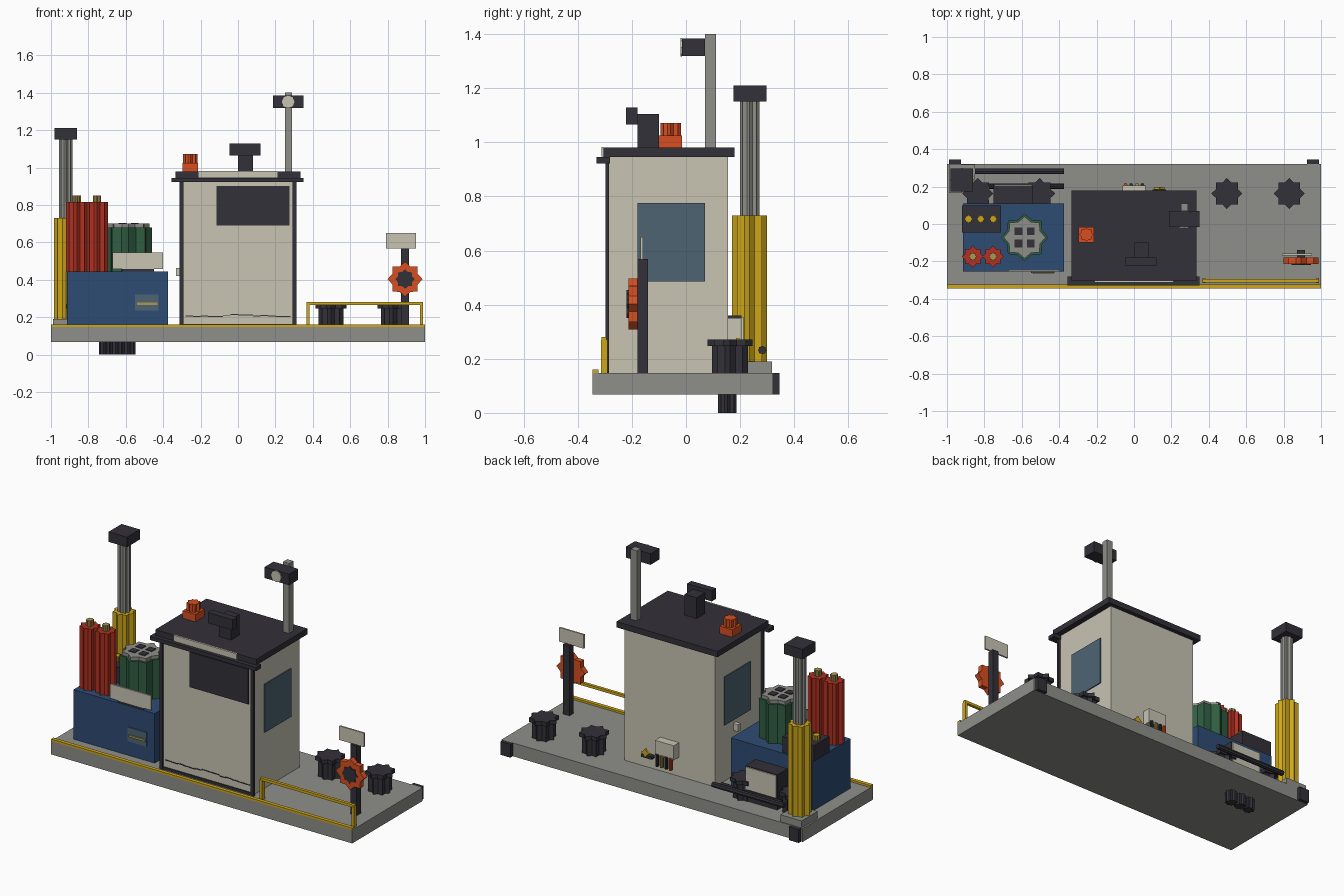
import bpy, bmesh, math, random
from mathutils import Matrix, Vector

if "Cube" in bpy.data.objects:
    bpy.data.objects.remove(bpy.data.objects["Cube"])


def material(name, *srgb):
    rgb = [(c / 255) ** 2.2 for c in srgb]
    m = bpy.data.materials.new(name)
    m.use_nodes = True
    m.diffuse_color = (*rgb, 1)
    m.node_tree.nodes["Principled BSDF"].inputs["Base Color"].default_value = (*rgb, 1)
    return m


GREY = material("concrete grey", 141, 141, 136)
CREAM = material("cream paint", 199, 195, 178)
DARK = material("charcoal", 54, 52, 59)
BLUE = material("tool chest blue", 50, 77, 115)
GLASS = material("blue grey glass", 78, 100, 114)
YELLOW = material("safety yellow", 205, 166, 32)
ORANGE = material("signal orange", 214, 80, 38)
RED = material("bottle red", 175, 52, 38)
GREEN = material("drum green", 52, 94, 68)
BRASS = material("dull brass", 172, 150, 84)


def finish(name, bm, mat):
    bmesh.ops.recalc_face_normals(bm, faces=bm.faces)
    me = bpy.data.meshes.new(name)
    bm.to_mesh(me)
    bm.free()
    me.materials.append(mat)
    ob = bpy.data.objects.new(name, me)
    bpy.context.collection.objects.link(ob)
    return ob


def box(name, mat, x, y, z):
    """Box given its low and high limits on each axis."""
    bm = bmesh.new()
    lo, hi = zip(x, y, z)
    lo, hi = Vector(lo), Vector(hi)
    bmesh.ops.create_cube(bm, size=1, matrix=Matrix.Translation((lo + hi) / 2)
                          @ Matrix.Diagonal((*(hi - lo), 1)))
    return finish(name, bm, mat)


def star(name, mat, centre, r, length, inner=0.76, points=8, axis="Z"):
    """Fluted prism starting at centre and running along an axis."""
    bm = bmesh.new()
    ring = []
    for i in range(points * 2):
        a = math.pi * i / points
        k = r * (inner if i % 2 else 1)
        ring.append(bm.verts.new((k * math.cos(a), k * math.sin(a), 0)))
    face = bm.faces.new(ring)
    out = bmesh.ops.extrude_face_region(bm, geom=[face])["geom"]
    bmesh.ops.translate(bm, vec=(0, 0, length),
                        verts=[g for g in out if isinstance(g, bmesh.types.BMVert)])
    turn = {"Z": Matrix(), "Y": Matrix.Rotation(-math.pi / 2, 4, "X"),
            "X": Matrix.Rotation(math.pi / 2, 4, "Y")}[axis]
    bm.transform(Matrix.Translation(centre) @ turn)
    return finish(name, bm, mat)


DECK = 0.148

# Deck with kerb stripe, bumpers and underside pegs
box("deck", GREY, (-1, 1), (-.345, .322), (.068, DECK))
box("kerb_stripe", YELLOW, (-1, 1), (-.345, -.323), (DECK, .16))
for side, s in (("left", 1), ("right", -1)):
    box(side + "_bumper", DARK, sorted((s * .925, s * .99)), (.322, .345), (.068, DECK))
for i in range(3):
    star(f"underside_peg_{i}", DARK, (-.71 + i * .064, .153, 0), .034, .068)

# Cabin walls, trim and glazing
box("cabin", CREAM, (-.3, .3), (-.288, .155), (DECK, .945))
for s in (-1, 1):
    box("corner_post", DARK, sorted((s * .292, s * .313)), (-.298, -.284), (DECK, .945))
    box("side_window", GLASS, sorted((s * .3, s * .306)), (-.18, .07), (.485, .775))
box("front_window", DARK, (-.115, .275), (-.296, -.288), (.69, .9))
box("front_sill", DARK, (-.295, .295), (-.295, -.286), (DECK, .163))
random.seed(4)
for i in range(14):
    x = -.28 + i * .04
    z = .2 + random.uniform(0, .012)
    box("worn_edge", DARK, (x, x + .04), (-.291, -.287), (z, z + .005))
box("door_handle", CREAM, (-.332, -.3), (-.045, -.02), (.42, .462))

# Roof, front lip and name board
box("roof", DARK, (-.335, .335), (-.305, .18), (.945, .98))
box("roof_lip", DARK, (-.355, .35), (-.33, -.28), (.922, .945))
box("roof_board", CREAM, (-.21, .21), (-.312, -.304), (.947, .982))

# Roof horn and beacon
box("horn_stand", DARK, (0, .08), (-.18, -.1), (.98, 1.105))
box("horn_head", DARK, (-.045, .12), (-.222, -.18), (1.065, 1.128))
box("beacon_base", ORANGE, (-.297, -.213), (-.1, -.015), (.98, 1.025))
star("beacon_lamp", ORANGE, (-.255, -.057, 1.025), .038, .047)

# Floodlight mast
box("mast", GREY, (.25, .29), (.07, .11), (.98, 1.4))
box("floodlight", DARK, (.187, .35), (-.015, .07), (1.318, 1.384))
star("floodlight_lens", CREAM, (.268, -.021, 1.351), .034, .007, .92, 8, "Y")

# Tool chest with pull plate and label board
box("tool_chest", BLUE, (-.915, -.375), (-.255, .11), (DECK, .445))
box("pull_plate", GLASS, (-.55, -.425), (-.261, -.255), (.235, .32))
box("pull_bar", BRASS, (-.54, -.43), (-.268, -.261), (.266, .278))
box("label_board", CREAM, (-.67, -.4), (-.255, -.245), (.458, .545))
box("label_foot", DARK, (-.62, -.45), (-.253, -.247), (.445, .46))

# Gas bottles
for x in (-.862, -.754):
    star("gas_bottle", RED, (x, -.174, .445), .058, .37)
    star("bottle_neck", BRASS, (x, -.174, .815), .022, .035)

# Drum with perforated lid
star("drum", GREEN, (-.585, -.072, .445), .126, .235, .8)
star("drum_lid", GREY, (-.585, -.072, .68), .112, .02, .8)
for i in (-1, 1):
    for j in (-1, 1):
        cx, cy = -.585 + i * .033, -.072 + j * .033
        box("lid_opening", DARK, (cx - .021, cx + .021), (cy - .021, cy + .021), (.695, .704))

# Control box with buttons
box("control_box", DARK, (-.92, -.71), (-.045, .1), (.445, .54))
for i in range(3):
    star("control_button", YELLOW, (-.885 + i * .066, .027, .54), .022, .03)

# Telescopic column
box("column_base", GREY, (-.99, -.85), (.165, .318), (DECK, .19))
star("column_sleeve", YELLOW, (-.92, .235, .19), .065, .54)
star("column_rod", GREY, (-.92, .235, .73), .036, .42)
box("column_cap", DARK, (-.982, -.86), (.175, .298), (1.15, 1.21))

# Bollards, two on each side of the cabin
for x in (-.835, -.505, .497, .83):
    star("bollard_stem", DARK, (x, .163, DECK), .066, .1)
    star("bollard_head", DARK, (x, .163, .247), .083, .024)

# Rear pump and pipes behind the chest
box("pump_body", DARK, (-.75, -.54), (.11, .205), (DECK, .36))
box("pump_panel", CREAM, (-.745, -.545), (.205, .212), (.22, .355))
star("outer_pipe", DARK, (-.85, .282, .232), .016, .475, .85, 8, "X")
star("inner_pipe", DARK, (-.775, .202, .2), .014, .4, .85, 8, "X")

# Rear junction box with cables and a small tap
box("junction_box", CREAM, (-.062, .062), (.155, .205), (.262, .35))
for i, m in enumerate((ORANGE, DARK, BRASS, DARK)):
    star("cable", m, (-.045 + i * .03, .208, .2), .011, .07)
box("tap_pipe", DARK, (.1, .17), (.155, .185), (.215, .232))
star("tap_wheel", YELLOW, (.135, .185, .25), .027, .012, .6, 4, "Y")

# Front guard rail
for z in (.265,):
    box("guard_rail", YELLOW, (.365, .99), (-.312, -.294), (z, z + .016))
for x in (.365, .974):
    box("guard_post", YELLOW, (x, x + .016), (-.315, -.29), (DECK, .27))

# Life ring post and sign
box("ring_post", DARK, (.872, .914), (-.18, -.14), (DECK, .568))
star("life_ring", ORANGE, (.893, -.213, .403), .094, .033, .78, 8, "Y")
star("ring_hub", DARK, (.893, -.219, .403), .052, .007, .78, 8, "Y")
box("post_sign", CREAM, (.79, .953), (-.168, -.158), (.566, .65))
